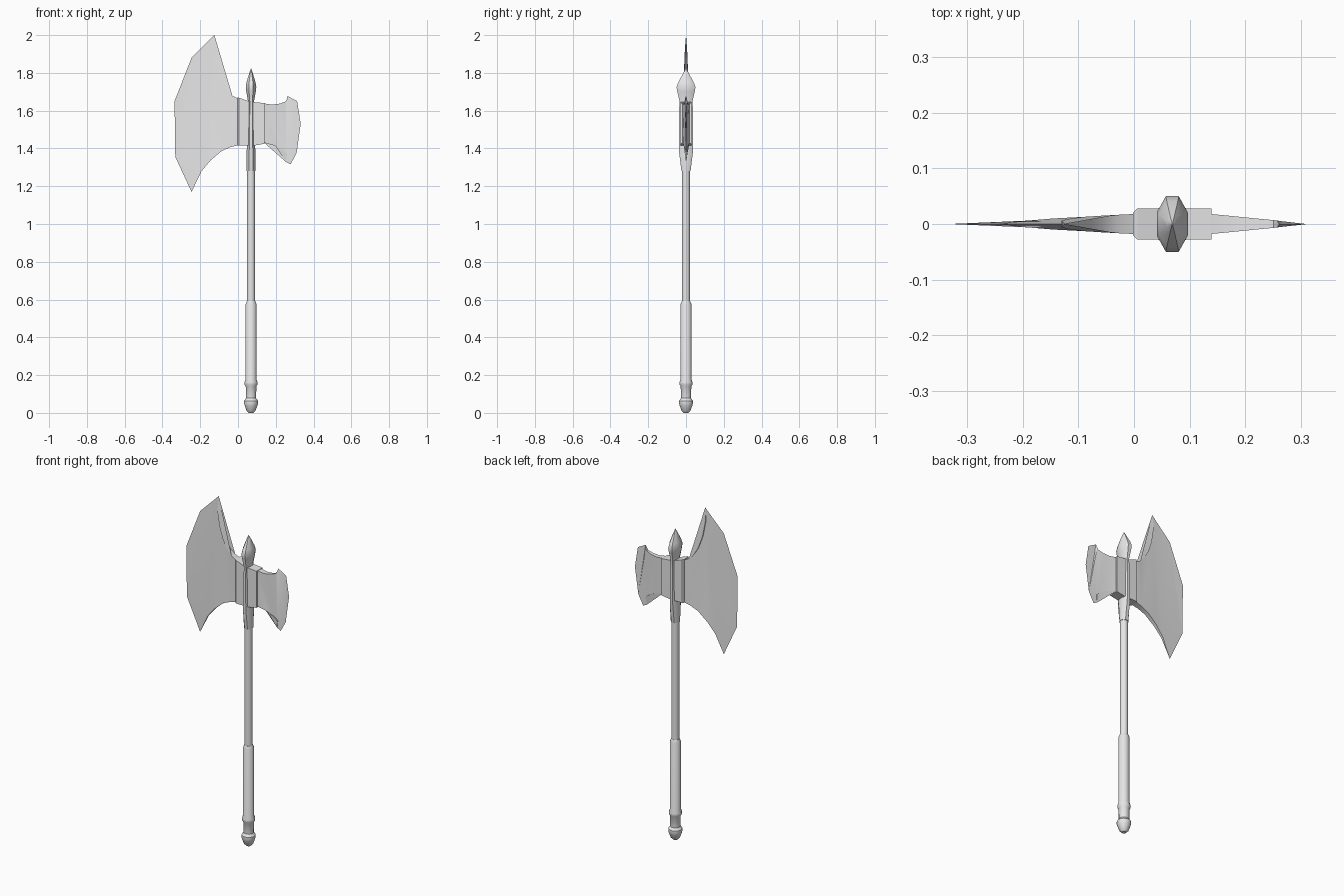
import bpy, bmesh, math

if "Cube" in bpy.data.objects:
    bpy.data.objects.remove(bpy.data.objects["Cube"])

AX = 0.069  # x position of the handle axis

steel = bpy.data.materials.new("light_grey")
steel.diffuse_color = (0.8, 0.8, 0.8, 1)
steel.use_nodes = True
steel.node_tree.nodes["Principled BSDF"].inputs["Base Color"].default_value = steel.diffuse_color


def finish(name, bm, smooth=None):
    bmesh.ops.recalc_face_normals(bm, faces=bm.faces)
    me = bpy.data.meshes.new(name)
    bm.to_mesh(me)
    bm.free()
    me.materials.append(steel)
    ob = bpy.data.objects.new(name, me)
    bpy.context.collection.objects.link(ob)
    if smooth:
        bpy.ops.object.select_all(action='DESELECT')
        ob.select_set(True)
        bpy.context.view_layer.objects.active = ob
        bpy.ops.object.shade_smooth_by_angle(angle=math.radians(smooth))
    return ob


def lathe(name, rings, n, smooth):
    """Closed stack of elliptical rings: (z, half width x, half width y)."""
    bm = bmesh.new()
    k = 1 / math.cos(math.pi / n)
    loops = []
    for z, rx, ry in rings:
        angs = [2 * math.pi * (i + 0.5) / n for i in range(n)]
        loops.append([bm.verts.new((AX + k * rx * math.cos(a), k * ry * math.sin(a), z))
                      for a in angs])
    for lo, hi in zip(loops, loops[1:]):
        for i in range(n):
            j = (i + 1) % n
            bm.faces.new((lo[i], lo[j], hi[j], hi[i]))
    bm.faces.new(loops[0][::-1])
    bm.faces.new(loops[-1])
    return finish(name, bm, smooth)


def blade(name, pts):
    """Wedge plate from an outline of (x, z, half thickness)."""
    bm = bmesh.new()
    front = [bm.verts.new((x, -t, z)) for x, z, t in pts]
    back = [bm.verts.new((x, t, z)) if t else f for (x, z, t), f in zip(pts, front)]
    n = len(pts)
    for i in range(n):
        j = (i + 1) % n
        ring = list(dict.fromkeys((front[i], front[j], back[j], back[i])))
        if len(ring) > 2:
            bm.faces.new(ring)
    caps = [bm.faces.new(front), bm.faces.new(back[::-1])]
    bmesh.ops.triangulate(bm, faces=caps)
    return finish(name, bm, 30)


def block(name, sections):
    """Socket body from rectangular sections: (x, z bottom, z top, half depth)."""
    bm = bmesh.new()
    loops = [[bm.verts.new((x, y * d, z)) for y, z in ((-1, lo), (1, lo), (1, hi), (-1, hi))]
             for x, lo, hi, d in sections]
    for a, b in zip(loops, loops[1:]):
        for i in range(4):
            j = (i + 1) % 4
            bm.faces.new((a[i], a[j], b[j], b[i]))
    bm.faces.new(loops[0])
    bm.faces.new(loops[-1])
    return finish(name, bm)


# Pommel, grip and shaft
def round_rings(rows):
    return [(z, r, r) for z, r in rows]


lathe("pommel", round_rings([(0.0, 0.012), (0.012, 0.024), (0.04, 0.034), (0.05, 0.037),
                             (0.064, 0.037), (0.078, 0.027)]), 12, 35)
lathe("grip", round_rings([(0.07, 0.027), (0.14, 0.028), (0.15, 0.034), (0.163, 0.034),
                           (0.178, 0.029), (0.575, 0.029), (0.592, 0.022)]), 12, 35)
lathe("shaft", round_rings([(0.58, 0.021), (1.32, 0.021)]), 12, 35)

# Spear point running down into the side straps
lathe("top_spike", [(1.28, 0.023, 0.024), (1.39, 0.023, 0.038), (1.44, 0.019, 0.038),
                    (1.60, 0.016, 0.037), (1.65, 0.016, 0.034), (1.70, 0.025, 0.046),
                    (1.725, 0.028, 0.050), (1.75, 0.024, 0.041), (1.80, 0.009, 0.014),
                    (1.823, 0.001, 0.001)], 8, 50)

# Socket holding both blades
block("socket", [(-0.002, 1.415, 1.670, 0.020), (0.006, 1.415, 1.668, 0.028),
                 (0.057, 1.415, 1.650, 0.028), (0.085, 1.415, 1.645, 0.028),
                 (0.140, 1.425, 1.640, 0.028)])

# Large blade
blade("large_blade", [
    (0.0, 1.665, 0.018), (-0.03, 1.68, 0.0165), (-0.057, 1.705, 0.015),
    (-0.088, 1.757, 0.013), (-0.114, 1.83, 0.010), (-0.131, 1.925, 0.006),
    (-0.125, 2.0, 0), (-0.246, 1.88, 0), (-0.336, 1.65, 0), (-0.332, 1.355, 0),
    (-0.246, 1.17, 0), (-0.193, 1.28, 0.006), (-0.145, 1.337, 0.010),
    (-0.087, 1.386, 0.013), (-0.04, 1.407, 0.016), (0.0, 1.417, 0.018)])

# Small blade with hooked corners
blade("small_blade", [
    (0.139, 1.638, 0.018), (0.18, 1.632, 0.014), (0.22, 1.637, 0.010),
    (0.251, 1.648, 0.007), (0.258, 1.66, 0.006), (0.262, 1.678, 0),
    (0.313, 1.65, 0), (0.332, 1.53, 0), (0.310, 1.375, 0), (0.278, 1.316, 0),
    (0.254, 1.328, 0), (0.260, 1.37, 0.006), (0.246, 1.386, 0.0075),
    (0.198, 1.413, 0.012), (0.139, 1.430, 0.018)])
